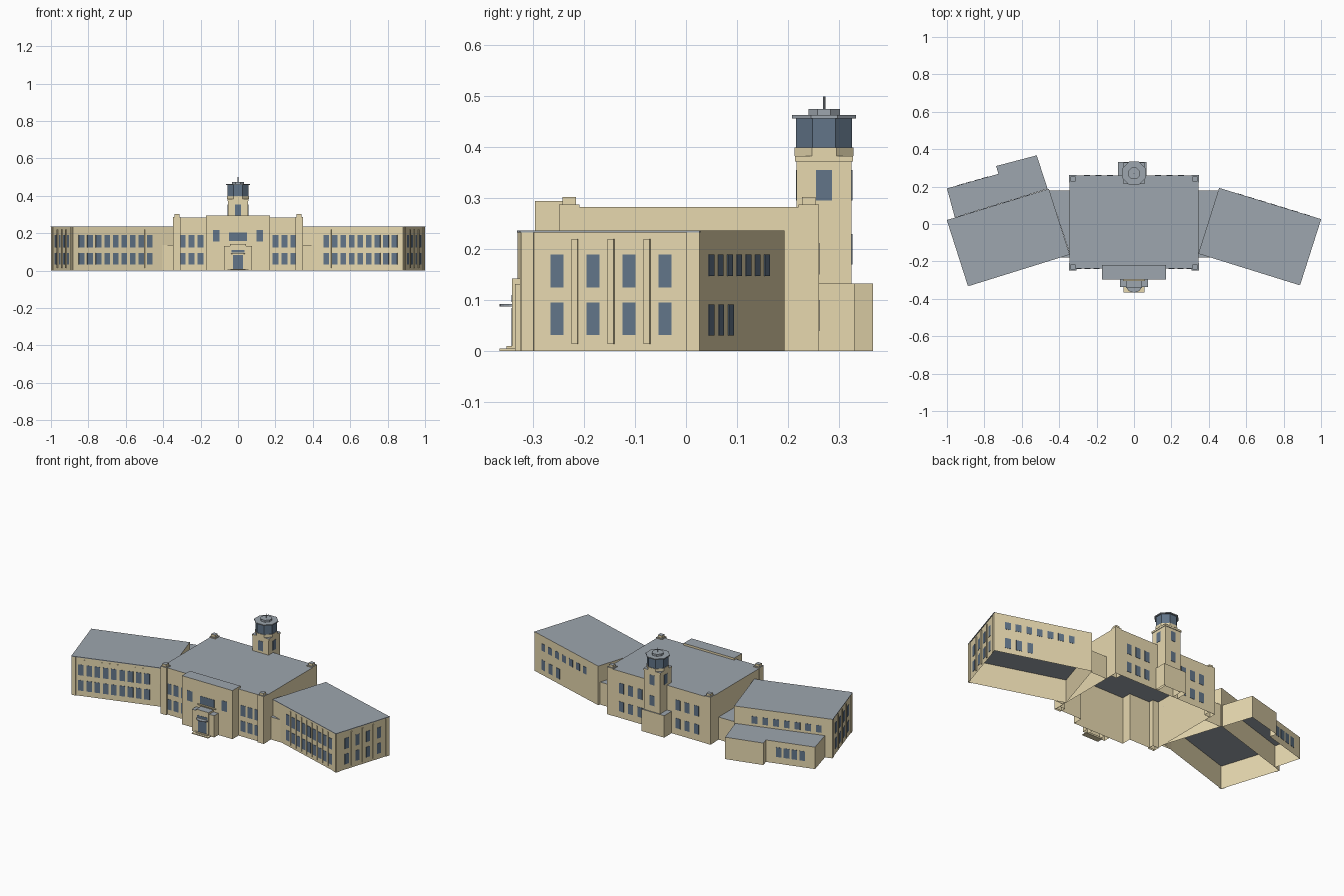
import bpy, bmesh, math
from mathutils import Vector

cube = bpy.data.objects.get("Cube")
if cube:
    bpy.data.objects.remove(cube)


def material(name, rgb):
    m = bpy.data.materials.new(name)
    m.use_nodes = True
    m.diffuse_color = (*rgb, 1)
    m.node_tree.nodes["Principled BSDF"].inputs["Base Color"].default_value = (*rgb, 1)
    return m


STONE = material("sandstone", (0.8, 0.69, 0.43))
SLATE = material("roof slate", (0.34, 0.38, 0.425))
GLASS = material("blue glass", (0.122, 0.178, 0.25))
THIN = 0.0015


def finish(name, bm, mats):
    # With two materials, level faces take the second one
    if len(mats) > 1:
        for f in bm.faces:
            f.material_index = int(abs(f.normal.z) > 0.9)
    me = bpy.data.meshes.new(name)
    bm.to_mesh(me)
    bm.free()
    for m in mats:
        me.materials.append(m)
    ob = bpy.data.objects.new(name, me)
    bpy.context.collection.objects.link(ob)
    return ob


def prism(name, pts, z0, z1, mats=(STONE, SLATE), floor=None):
    # Upright shell over a plan outline, open underneath unless given a floor height
    n = len(pts)
    area = sum(pts[i - 1][0] * pts[i][1] - pts[i][0] * pts[i - 1][1] for i in range(n))
    if area < 0:
        pts = pts[::-1]
    bm = bmesh.new()
    low = [bm.verts.new((x, y, z0)) for x, y in pts]
    high = [bm.verts.new((x, y, z1)) for x, y in pts]
    for i in range(n):
        j = (i + 1) % n
        bm.faces.new((low[i], low[j], high[j], high[i]))
    bm.faces.new(high)
    if floor is not None:
        bm.faces.new([bm.verts.new((x, y, floor)) for x, y in pts[::-1]])
    bm.normal_update()
    return finish(name, bm, mats)


def box(name, x0, x1, y0, y1, z0, z1, mats=(STONE, SLATE), floor=None):
    return prism(name, [(x0, y0), (x1, y0), (x1, y1), (x0, y1)], z0, z1, mats, floor)


def octagon(name, cy, r, z0, z1, mats):
    # r is the distance from the centre to a flat side
    R = r / math.cos(math.pi / 8)
    angles = [math.pi / 8 + k * math.pi / 4 for k in range(8)]
    return prism(name, [(R * math.cos(a), cy + R * math.sin(a)) for a in angles],
                 z0, z1, mats, z0)


def plates(name, p, q, side, places, rows, width, depth, mat):
    # Thin plates along the wall p-q, at fractions of its length
    p, q = Vector((*p, 0)), Vector((*q, 0))
    t = (q - p).normalized()
    out = Vector((t.y, -t.x, 0)) * side
    bm = bmesh.new()
    for f in places:
        c = p.lerp(q, f)
        for z0, z1 in rows:
            v = [bm.verts.new(c + t * (a * width / 2) + out * d + Vector((0, 0, z)))
                 for a in (-1, 1) for d in (0, depth) for z in (z0, z1)]
            for ids in ((0, 1, 3, 2), (4, 5, 7, 6), (2, 3, 7, 6), (0, 2, 6, 4), (1, 3, 7, 5)):
                bm.faces.new([v[i] for i in ids])
    bmesh.ops.recalc_face_normals(bm, faces=bm.faces)
    return finish(name, bm, (mat,))


def spread(a, b, n):
    return [a + (b - a) * k / (n - 1) for k in range(n)]


LOWER, UPPER = (0.032, 0.095), (0.125, 0.19)
BOTH = (LOWER, UPPER)
FIN = ((0.014, 0.22),)
WALL = ((0, 0.233),)
COPING = ((0.233, 0.237),)
TY, R = 0.271, 0.054
FRONT = -0.296

# Main block outline: half plan with projecting centre and tower bay, then mirrored
half_plan = [(0.17, FRONT), (0.17, -0.238), (0.345, -0.238), (0.345, 0.26), (R, 0.26), (R, TY + R)]
prism("main_block", half_plan + [(-x, y) for x, y in half_plan[::-1]], 0, 0.283)
box("centre_parapet", -0.17, 0.17, FRONT, -0.22, 0.283, 0.295)

for s, side in ((1, "left"), (-1, "right")):
    def m(x, y):
        return (s * x, y)

    # Angled wing with its windows, fins and coping
    drop = 0 if s > 0 else 0.005
    A, B = m(0.345, -0.155 - drop), m(0.885, -0.323 - drop)
    C, D = m(0.997, 0.027 - drop), m(0.455, 0.193 - drop)
    prism(side + "_wing", [A, B, C, D], 0, 0.237, floor=0.14)
    cols = spread(0.235, 0.91, 9)
    half = (cols[1] - cols[0]) / 2
    plates(side + "_wing_front_windows", A, B, s, cols, BOTH, 0.032, THIN, GLASS)
    plates(side + "_wing_front_fins", A, B, s, [c + half for c in cols[:-1]], FIN, 0.01, 0.003, STONE)
    plates(side + "_wing_front_corner", A, B, s, [0.98], WALL, 0.02, 0.003, STONE)
    ends = spread(0.2, 0.806, 4)
    plates(side + "_wing_end_windows", B, C, s, ends, BOTH, 0.027, THIN, GLASS)
    plates(side + "_wing_end_fins", B, C, s, [e + 0.101 for e in ends[:-1]], FIN, 0.013, 0.004, STONE)
    plates(side + "_wing_end_corners", B, C, s, [0.035, 0.965], WALL, 0.026, 0.003, STONE)
    plates(side + "_wing_front_coping", A, B, s, [0.5], COPING, 0.565, 0.004, SLATE)
    plates(side + "_wing_end_coping", B, C, s, [0.5], COPING, 0.37, 0.004, SLATE)
    plates(side + "_wing_back_upper_windows", C, D, s, spread(0.135, 0.79, 7),
           ((0.147, 0.19),), 0.033, THIN, GLASS)
    if s > 0:
        plates("left_wing_back_lower_windows", C, D, s, spread(0.135, 0.365, 3),
               ((0.031, 0.092),), 0.033, THIN, GLASS)

    # Low links filling the corners between the main block and the wing
    prism(side + "_front_link", [m(0.345, -0.155), m(0.345, -0.178), m(0.41, -0.178)], 0, 0.137)
    prism(side + "_back_link", [m(0.345, -0.155), m(0.453, 0.18), m(0.345, 0.18)], 0, 0.137)

    # Corner piers with stepped caps
    for y, end in ((-0.229, "front"), (0.241, "back")):
        for part, r, z0, z1 in (("pier", 0.02, 0, 0.288), ("cap", 0.013, 0.288, 0.302)):
            x = s * 0.327
            box(f"{side}_{end}_{part}", x - r, x + r, y - r, y + r, z0, z1)

    # Main block windows, front and back
    plates(side + "_main_front_windows", (0, -0.238), m(0.345, -0.238), s,
           [0.58, 0.72, 0.86], BOTH, 0.033, THIN, GLASS)
    plates(side + "_main_back_windows", m(0.345, 0.26), (0, 0.26), s,
           [0.27, 0.45, 0.63], ((0.04, 0.1), (0.15, 0.212)), 0.033, THIN, GLASS)
    plates(side + "_centre_window", (0, FRONT), m(0.17, FRONT), s,
           [0.68], ((0.155, 0.217),), 0.036, THIN, GLASS)

# Centre window group with its sill
span = (-0.17, FRONT), (0.17, FRONT)
plates("centre_wide_window", *span, 1, [0.5], ((0.158, 0.205),), 0.096, THIN, GLASS)
plates("centre_window_sill", *span, 1, [0.5], ((0.15, 0.156),), 0.12, 0.008, STONE)

# Entrance porch, door, canopy and steps
box("porch", -0.075, 0.075, -0.336, FRONT, 0, 0.132)
box("porch_frame", -0.042, 0.042, -0.341, FRONT, 0, 0.143)
door_wall = (-0.1, -0.341), (0.1, -0.341)
plates("entrance_door", *door_wall, 1, [0.5], ((0.01, 0.085),), 0.056, THIN, GLASS)
plates("door_transom", *door_wall, 1, [0.5], ((0.096, 0.11),), 0.07, THIN, GLASS)
arc = [(0.04 * math.cos(a), -0.335 - 0.031 * abs(math.sin(a)))
       for a in spread(math.pi, 2 * math.pi, 9)]
prism("canopy", arc, 0.088, 0.093, (SLATE,), 0.088)
box("lower_step", -0.055, 0.055, -0.366, -0.33, 0, 0.005, (STONE,), 0)
box("upper_step", -0.04, 0.04, -0.352, -0.33, 0.005, 0.01, (STONE,), 0.005)

# Low annex behind the right wing
outer, inner = (-1.0, 0.19), (-0.725, 0.268)
prism("annex", [(-0.958, 0.035), outer, inner, (-0.737, 0.31), (-0.52, 0.367), (-0.462, 0.188)], 0, 0.133)
plates("annex_windows", inner, outer, 1, spread(0.26, 0.74, 4), ((0.04, 0.098),), 0.033, THIN, GLASS)

# Tower shaft, vestibule and windows
box("tower_shaft", -R, R, TY - R, TY + R, 0.283, 0.383)
box("tower_band", -R - 0.003, R + 0.003, TY - R - 0.003, TY + R + 0.003, 0.372, 0.383, floor=0.372)
box("tower_vestibule", -0.085, 0.066, 0.26, 0.331, 0, 0.133)
corners = [(-R, TY - R), (R, TY - R), (R, TY + R), (-R, TY + R)]
for k, face in enumerate(("front", "left", "back", "right")):
    rows = ((0.296, 0.355), (0.17, 0.23)) if face == "back" else ((0.296, 0.355),)
    plates(f"tower_{face}_windows", corners[k], corners[(k + 1) % 4], 1,
           [0.5], rows, 0.031, THIN, GLASS)

# Eight-sided lantern, roof and mast
octagon("lantern_base", TY, 0.058, 0.383, 0.4, (STONE, SLATE))
octagon("lantern_glass", TY, 0.055, 0.4, 0.458, (GLASS,))
octagon("lantern_roof", TY, 0.063, 0.457, 0.463, (SLATE,))
octagon("lantern_cap", TY, 0.031, 0.463, 0.475, (SLATE,))
octagon("mast", TY, 0.0025, 0.475, 0.5, (SLATE,))
